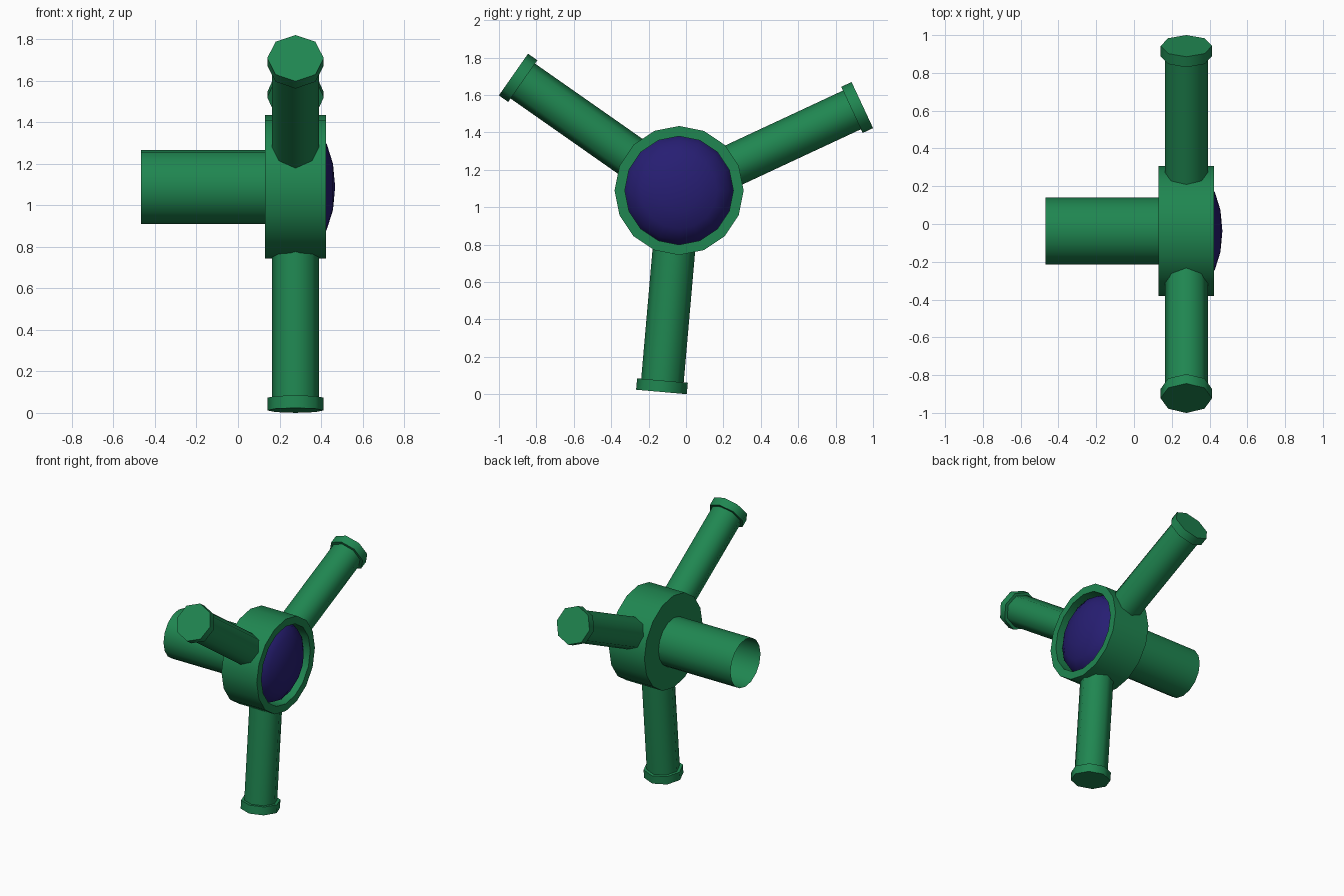
import bpy, bmesh, math
from mathutils import Vector, Matrix

if "Cube" in bpy.data.objects:
    bpy.data.objects.remove(bpy.data.objects["Cube"])

CENTRE = Vector((0.277, -0.037, 1.089))   # where the three arms meet
X = Vector((1, 0, 0))


def material(name, colour):
    m = bpy.data.materials.new(name)
    m.diffuse_color = (*colour, 1)
    m.use_nodes = True
    m.node_tree.nodes["Principled BSDF"].inputs["Base Color"].default_value = m.diffuse_color
    return m


GREEN = material("green", (0.014, 0.24, 0.082))
NAVY = material("navy", (0.02, 0.013, 0.17))


def lathe(name, profile, sides, origin, u, axis, mat):
    """Spin (radius, height) points about axis; radius 0 closes to a point."""
    v = axis.cross(u)
    bm = bmesh.new()
    rings = []
    for r, h in profile:
        n = sides if r > 0 else 1
        ring = []
        for i in range(n):
            a = 2 * math.pi * i / sides
            ring.append(bm.verts.new(origin + axis * h + (u * math.cos(a) + v * math.sin(a)) * r))
        rings.append(ring)
    for low, high in zip(rings, rings[1:]):
        if len(low) == 1:
            bm.faces.new(high[::-1])
        elif len(high) == 1 and abs((low[0].co - high[0].co).dot(axis)) < 1e-5:
            bm.faces.new(low)
        else:
            for i in range(sides):
                j = (i + 1) % sides
                if len(high) == 1:
                    bm.faces.new((low[i], low[j], high[0]))
                else:
                    bm.faces.new((low[i], low[j], high[j], high[i]))
    loose = [p for p in bm.verts if not p.link_faces]
    bmesh.ops.delete(bm, geom=loose, context='VERTS')
    mesh = bpy.data.meshes.new(name)
    bm.to_mesh(mesh)
    bm.free()
    mesh.materials.append(mat)
    ob = bpy.data.objects.new(name, mesh)
    bpy.context.collection.objects.link(ob)
    bpy.ops.object.select_all(action='DESELECT')
    ob.select_set(True)
    bpy.context.view_layer.objects.active = ob
    bpy.ops.object.shade_smooth_by_angle(angle=math.radians(50))
    return ob


Y = Vector((0, 1, 0))
hub_origin = Vector((0, CENTRE.y, CENTRE.z))

# round hub with a recessed front
lathe("hub", [(0, 0.13), (0.345, 0.13), (0.345, 0.423), (0.29, 0.423),
              (0.29, 0.33), (0, 0.33)], 16, hub_origin, Y, X, GREEN)

# domed lens in the recess
dome = [(0.29 * math.cos(math.radians(a)), 0.332 + 0.136 * math.sin(math.radians(a)))
        for a in (0, 22.5, 45, 67.5)]
lathe("lens", dome + [(0, 0.468)], 16, hub_origin, Y, X, NAVY)

# open tube behind the hub
lathe("rear_tube", [(0.178, -0.468), (0.178, 0.13)], 16, hub_origin, Y, X, GREEN)

# three octagonal arms with end caps
for k in range(3):
    a = math.radians(25 + 120 * k)
    d = Vector((0, math.cos(a), math.sin(a)))
    lathe(f"arm_{k + 1}", [(0, 0.30), (0.114, 0.30), (0.114, 1.03)], 8, CENTRE, X, d, GREEN)
    lathe(f"arm_cap_{k + 1}", [(0, 1.02), (0.136, 1.02), (0.136, 1.081), (0, 1.081)],
          8, CENTRE, X, d, GREEN)
